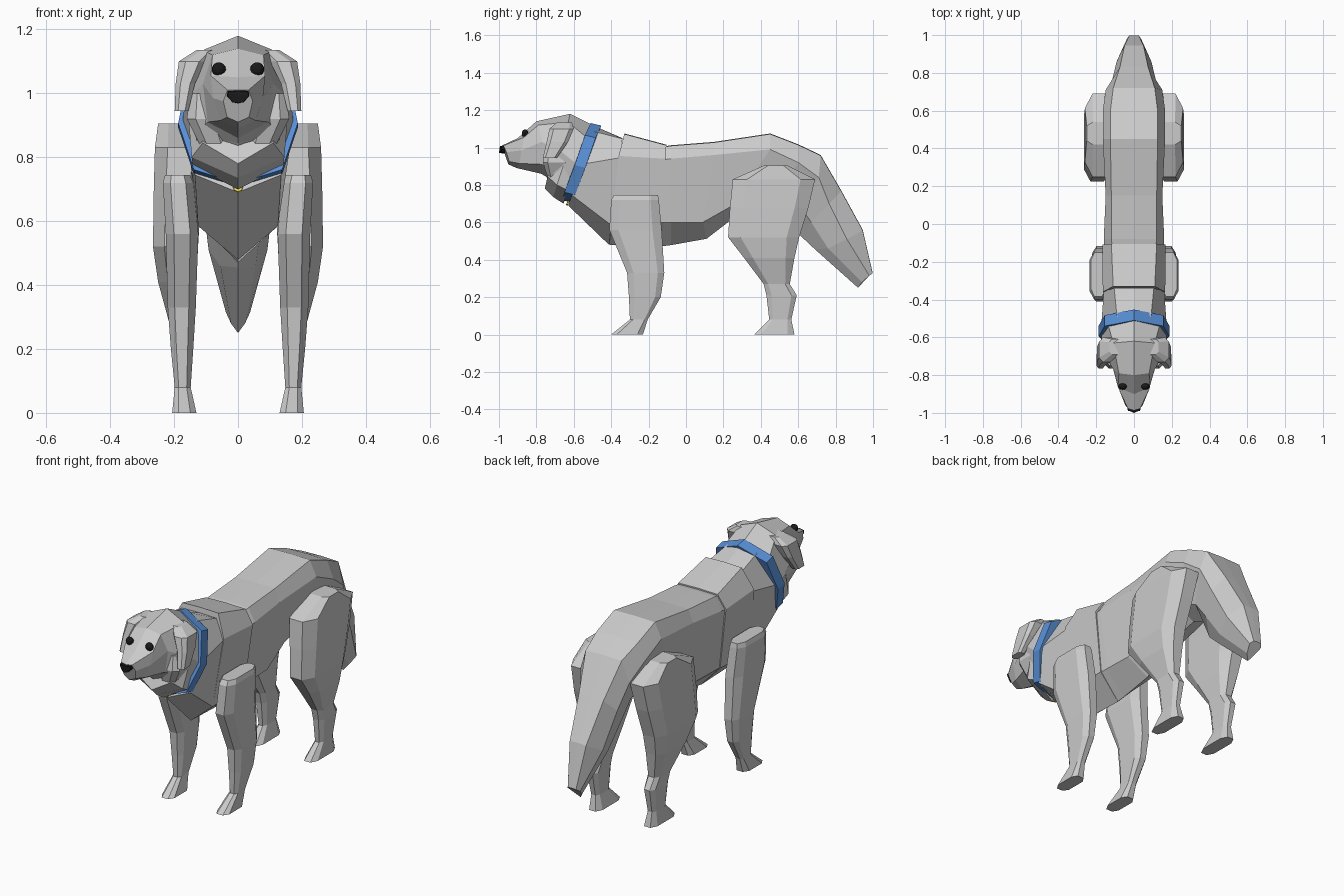
import bpy, bmesh
from mathutils import Vector


def colour(name, rgb):
    m = bpy.data.materials.new(name)
    m.diffuse_color = (*rgb, 1)
    return m


def loft(name, rings, mat=None):
    """Skin a list of equal-length rings and cap both ends."""
    bm = bmesh.new()
    vs = [[bm.verts.new(p) for p in r] for r in rings]
    n = len(vs[0])
    for a, b in zip(vs, vs[1:]):
        for i in range(n):
            j = (i + 1) % n
            bm.faces.new((a[i], a[j], b[j], b[i]))
    bm.faces.new(vs[0])
    bm.faces.new(vs[-1][::-1])
    bmesh.ops.recalc_face_normals(bm, faces=bm.faces)
    me = bpy.data.meshes.new(name)
    bm.to_mesh(me)
    bm.free()
    ob = bpy.data.objects.new(name, me)
    bpy.context.collection.objects.link(ob)
    if mat:
        me.materials.append(mat)
    return ob


def sym(half):
    """Complete a half cross-section (x >= 0, top to bottom) by mirroring."""
    return [Vector(p) for p in half] + [Vector((-x, y, z)) for x, y, z in half[-2:0:-1]]


def section(yt, top, w1, ys, side, w2, yl, low, w3, yb, bottom):
    return sym([(0, yt, top), (w1, yt, top - .003), (w2, ys, side), (w3, yl, low), (0, yb, bottom)])


def limb_pair(name, specs, c=.25):
    """Chamfered-box limb from (z, y0, y1, x0, x1) levels, on both sides."""
    for side, s in (("right", 1), ("left", -1)):
        rings = []
        for z, y0, y1, x0, x1 in specs:
            dy, dx = (y1 - y0) * c * .7, (x1 - x0) * c
            rings.append([(s * x, y, z) for x, y in (
                (x0 + dx, y0), (x1 - dx, y0), (x1, y0 + dy), (x1, y1 - dy),
                (x1 - dx, y1), (x0 + dx, y1), (x0, y1 - dy), (x0, y0 + dy))])
        loft(side + "_" + name, rings)


blue = colour("blue", (.10, .28, .68))
black = colour("black", (.01, .01, .01))
yellow = colour("yellow", (.85, .7, .1))

# Barrel, hips and tail in one skin
loft("body_and_tail", [
    section(-.12, 1.005, .115, -.12, .935, .16, -.12, .60, .12, -.13, .472),
    section(-.08, 1.012, .12, -.08, .94, .16, -.08, .60, .12, -.08, .478),
    section(.15, 1.03, .12, .15, .96, .15, .09, .60, .115, .11, .512),
    section(.45, 1.075, .125, .45, .99, .165, .25, .69, .11, .25, .62),
    section(.60, 1.017, .125, .60, .92, .165, .48, .74, .10, .48, .68),
    section(.72, .96, .11, .71, .84, .15, .60, .70, .085, .58, .64),
    section(.83, .77, .075, .765, .70, .115, .67, .60, .075, .61, .53),
    section(.945, .56, .05, .86, .51, .092, .76, .46, .055, .69, .455),
    section(.998, .33, .025, .98, .315, .038, .94, .28, .022, .92, .25)])

# Shoulder fur layer
loft("shoulders", [
    section(-.33, 1.075, .11, -.36, .955, .165, -.40, .585, .125, -.41, .48),
    section(-.105, 1.015, .12, -.11, .94, .168, -.12, .60, .125, -.13, .470)])

# Neck and breast
neck_front = sym([(0, -.48, 1.11), (.09, -.49, 1.085), (.175, -.56, .91), (.135, -.61, .745), (0, -.63, .69)])
loft("neck", [neck_front,
              section(-.34, 1.05, .105, -.355, .945, .16, -.40, .585, .125, -.411, .479)])

# Collar and tag
band = [(0, -.48, 1.125), (.155, -.51, 1.06), (.187, -.565, .90), (.138, -.62, .755), (0, -.632, .712)]
loft("collar", [sym([(x, y + d, z + e) for x, y, z in band])
                for d, e in ((-.03, .006), (.027, -.008))], blue)
bpy.ops.mesh.primitive_cylinder_add(vertices=8, radius=.015, depth=.01,
                                    location=(0, -.632, .705), rotation=(1.2, 0, 0))
tag = bpy.context.object
tag.name = "collar_tag"
tag.data.materials.append(yellow)

# Head: back of skull to muzzle
loft("head", [
    sym([(0, -.49, 1.115), (.14, -.52, 1.045), (.175, -.57, .90), (.125, -.63, .77), (0, -.64, .72)]),
    sym([(0, -.62, 1.18), (.11, -.63, 1.135), (.165, -.67, .98), (.13, -.72, .87), (0, -.75, .845)]),
    sym([(0, -.80, 1.14), (.08, -.79, 1.12), (.11, -.77, 1.03), (.095, -.77, .91), (0, -.775, .86)]),
    sym([(0, -.90, 1.05), (.085, -.865, 1.055), (.078, -.88, .985), (.055, -.89, .915), (0, -.905, .89)]),
    sym([(0, -.985, 1.01), (.033, -.975, 1.01), (.046, -.96, .975), (.034, -.945, .925), (0, -.95, .91)])])

# Throat ruff hanging in front of the collar
loft("ruff", [
    sym([(0, -.53, 1.0), (.15, -.59, .90), (.14, -.63, .77), (0, -.655, .70)]),
    sym([(0, -.60, 1.0), (.155, -.65, .92), (.145, -.69, .80), (0, -.71, .735)]),
    sym([(0, -.65, 1.0), (.12, -.70, .93), (.11, -.74, .845), (0, -.755, .78)])])

# Nose
loft("nose", [
    sym([(0, -.965, 1.014), (.034, -.965, 1.008), (.036, -.96, .992), (.018, -.955, .972), (0, -.96, .968)]),
    sym([(0, -.995, 1.007), (.03, -.99, 1.005), (.033, -.985, .992), (.016, -.99, .972), (0, -1.0, .97)])], black)

# Eyes
for side, s in (("right", 1), ("left", -1)):
    bpy.ops.mesh.primitive_uv_sphere_add(segments=12, ring_count=8, radius=.022,
                                         location=(s * .06, -.86, 1.075))
    eye = bpy.context.object
    eye.name = side + "_eye"
    eye.scale.y = .8
    eye.data.materials.append(black)

# Drooping ears and cheek fur
limb_pair("ear", [(1.135, -.69, -.61, .07, .13), (1.10, -.73, -.60, .10, .185),
                  (1.03, -.745, -.63, .135, .195), (.945, -.765, -.69, .155, .198)])
limb_pair("cheek_fur", [(1.0, -.75, -.62, .06, .15), (.92, -.765, -.62, .05, .16),
                        (.84, -.74, -.64, .03, .12)])

# Front legs
limb_pair("front_leg", [(.745, -.385, -.15, .15, .228), (.72, -.40, -.145, .14, .235),
                        (.56, -.41, -.13, .124, .226), (.33, -.315, -.116, .132, .22),
                        (.20, -.305, -.135, .14, .21), (.08, -.30, -.205, .148, .198),
                        (0, -.40, -.23, .13, .206)])

# Hind legs
limb_pair("hind_leg", [(.905, .42, .54, .12, .25), (.83, .25, .69, .10, .26),
                       (.68, .235, .655, .115, .264), (.52, .225, .605, .125, .266),
                       (.41, .31, .58, .13, .25), (.27, .415, .555, .14, .212),
                       (.21, .43, .592, .142, .208), (.08, .445, .563, .148, .198),
                       (0, .365, .58, .13, .206)])
